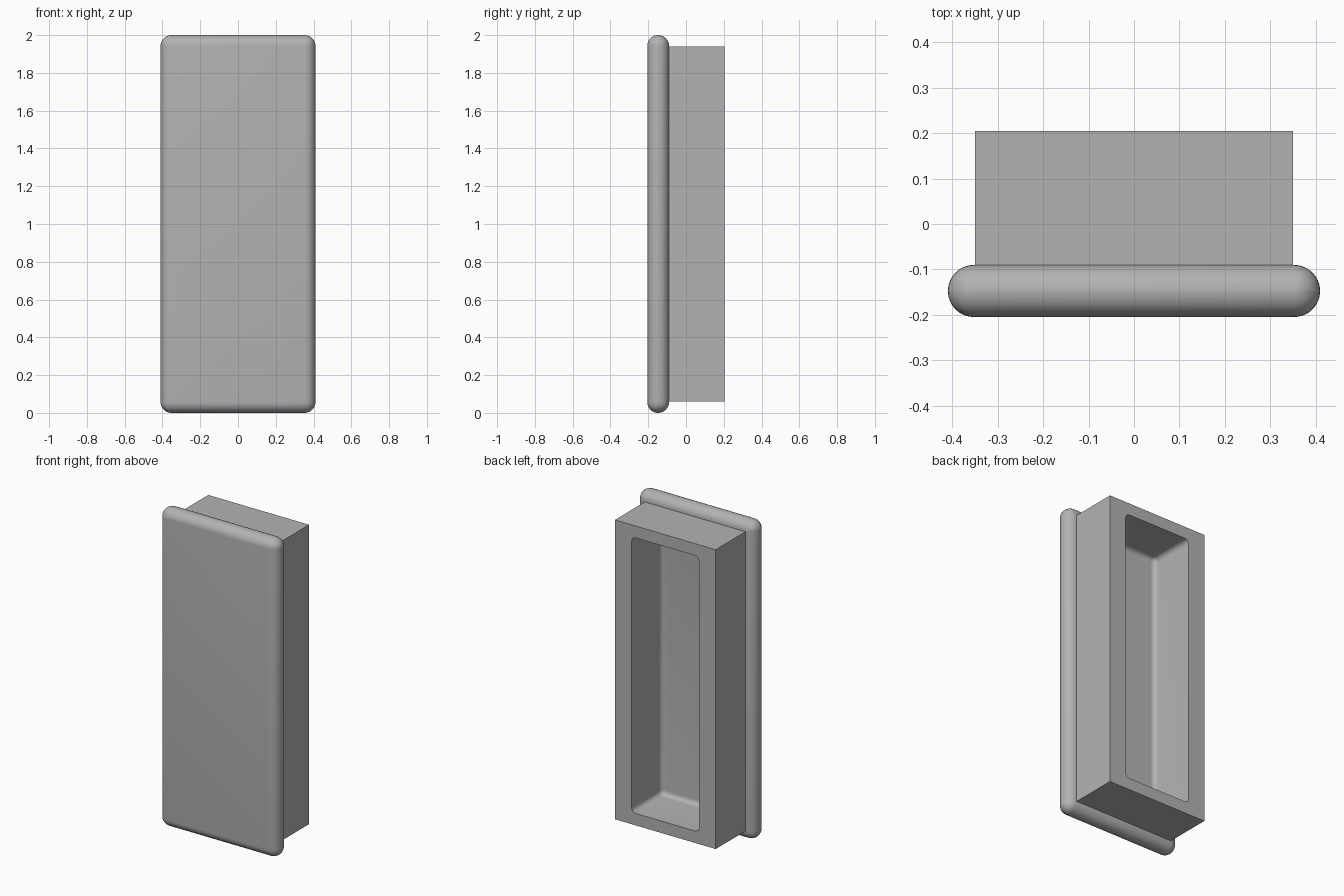
import bpy, bmesh, math
from mathutils import Vector

cube = bpy.data.objects.get("Cube")
if cube:
    bpy.data.objects.remove(cube, do_unlink=True)

grey = bpy.data.materials.new("grey plastic")
grey.use_nodes = True
colour = (0.45, 0.45, 0.45, 1)
grey.diffuse_color = colour
grey.node_tree.nodes["Principled BSDF"].inputs["Base Color"].default_value = colour


def block(name, half_x, y0, y1, z0, z1, radius=0):
    """Box whose edges are rounded, except those around its back face."""
    bm = bmesh.new()
    bmesh.ops.create_cube(bm, size=1)
    for v in bm.verts:
        v.co = Vector((v.co.x * 2 * half_x,
                       y1 if v.co.y > 0 else y0,
                       z1 if v.co.z > 0 else z0))
    if radius:
        edges = [e for e in bm.edges if any(v.co.y < y1 for v in e.verts)]
        bmesh.ops.bevel(bm, geom=edges, offset=radius, segments=8,
                        profile=0.5, affect='EDGES', clamp_overlap=True)
    bmesh.ops.recalc_face_normals(bm, faces=bm.faces)
    mesh = bpy.data.meshes.new(name)
    bm.to_mesh(mesh)
    bm.free()
    mesh.materials.append(grey)
    obj = bpy.data.objects.new(name, mesh)
    bpy.context.collection.objects.link(obj)
    return obj


# Rounded front cap, square sleeve behind it, and the hollow in the sleeve
front_cap = block("front_cap", 0.41, -0.205, -0.09, 0, 2, 0.06)
sleeve = block("sleeve", 0.35, -0.09, 0.205, 0.06, 1.94)
hollow = block("hollow_cutter", 0.234, -0.094, 0.3, 0.135, 1.865, 0.03)

# Cut the hollow through the sleeve and slightly into the cap
for part in (front_cap, sleeve):
    cut = part.modifiers.new("hollow", 'BOOLEAN')
    cut.operation = 'DIFFERENCE'
    cut.solver = 'EXACT'
    cut.object = hollow
    bpy.ops.object.select_all(action='DESELECT')
    part.select_set(True)
    bpy.context.view_layer.objects.active = part
    bpy.ops.object.modifier_apply(modifier=cut.name)
    bpy.ops.object.shade_smooth_by_angle(angle=math.radians(35))

bpy.data.objects.remove(hollow, do_unlink=True)
